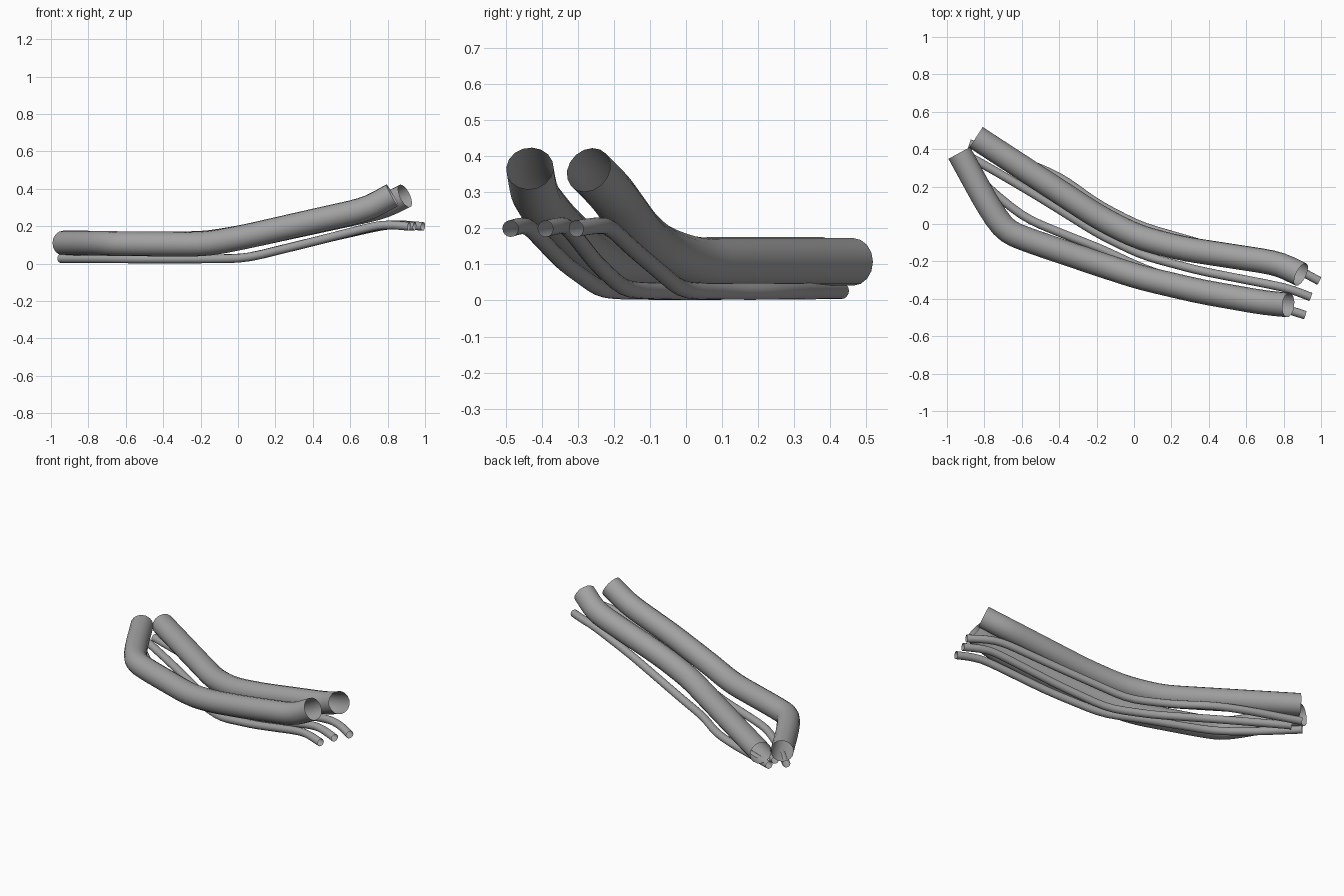
import bpy
from mathutils import Vector

cube = bpy.data.objects.get("Cube")
if cube:
    bpy.data.objects.remove(cube, do_unlink=True)

grey = bpy.data.materials.new("pipe grey")
grey.use_nodes = True
colour = (0.36, 0.36, 0.36, 1)
grey.diffuse_color = colour
grey.node_tree.nodes["Principled BSDF"].inputs["Base Color"].default_value = colour


def rounded(path, cut, steps=3):
    """Replace every inner corner with a short quadratic bend."""
    pts = [Vector(p) for p in path]
    out = [pts[0]]
    for a, b, c in zip(pts, pts[1:], pts[2:]):
        p = b + (a - b).normalized() * min(cut, (a - b).length * 0.45)
        q = b + (c - b).normalized() * min(cut, (c - b).length * 0.45)
        for i in range(steps + 1):
            t = i / steps
            out.append(p * (1 - t) ** 2 + b * 2 * t * (1 - t) + q * t * t)
    return out + [pts[-1]]


def pipe(name, radius, path):
    """Open-ended round pipe swept along a bent path."""
    curve = bpy.data.curves.new(name, "CURVE")
    curve.dimensions = "3D"
    curve.bevel_depth = radius
    curve.bevel_resolution = 6
    curve.use_fill_caps = False
    pts = rounded(path, 0.09)
    spline = curve.splines.new("POLY")
    spline.points.add(len(pts) - 1)
    for sp, p in zip(spline.points, pts):
        sp.co = (*p, 1)
    obj = bpy.data.objects.new(name, curve)
    bpy.context.collection.objects.link(obj)
    curve.materials.append(grey)
    bpy.ops.object.select_all(action="DESELECT")
    obj.select_set(True)
    bpy.context.view_layer.objects.active = obj
    bpy.ops.object.convert(target="MESH")
    bpy.ops.object.shade_smooth_by_angle()


# Two wide pipes with upturned ends
pipe("wide_pipe_back", 0.066, [
    (-0.845, 0.463, 0.107), (-0.18, 0.03, 0.107), (0.02, -0.07, 0.14),
    (0.25, -0.13, 0.19), (0.77, -0.21, 0.302), (0.893, -0.27, 0.362)])
pipe("wide_pipe_front", 0.066, [
    (-0.934, 0.38, 0.11), (-0.785, 0.107, 0.11), (-0.69, -0.035, 0.108),
    (-0.57, -0.085, 0.106), (-0.17, -0.22, 0.104), (0.03, -0.285, 0.142),
    (0.35, -0.36, 0.215), (0.69, -0.42, 0.291), (0.825, -0.433, 0.366)])

# Three thin pipes running underneath
pipe("thin_pipe_back", 0.023, [
    (-0.88, 0.43, 0.027), (-0.54, 0.315, 0.026), (-0.38, 0.243, 0.025),
    (-0.2, 0.11, 0.025), (0.03, -0.01, 0.027), (0.48, -0.14, 0.137),
    (0.79, -0.215, 0.207), (0.89, -0.25, 0.208), (0.99, -0.305, 0.199)])
pipe("thin_pipe_middle", 0.023, [
    (-0.87, 0.355, 0.027), (-0.72, 0.27, 0.026), (-0.5, 0.14, 0.025),
    (-0.18, -0.06, 0.025), (0.05, -0.17, 0.03), (0.35, -0.25, 0.104),
    (0.76, -0.33, 0.206), (0.84, -0.35, 0.208), (0.945, -0.39, 0.199)])
pipe("thin_pipe_front", 0.023, [
    (-0.95, 0.36, 0.027), (-0.75, 0.165, 0.026), (-0.58, 0.03, 0.025),
    (-0.4, -0.045, 0.025), (-0.17, -0.135, 0.025), (0.04, -0.235, 0.028),
    (0.35, -0.34, 0.104), (0.74, -0.435, 0.204), (0.82, -0.457, 0.208),
    (0.915, -0.487, 0.199)])
